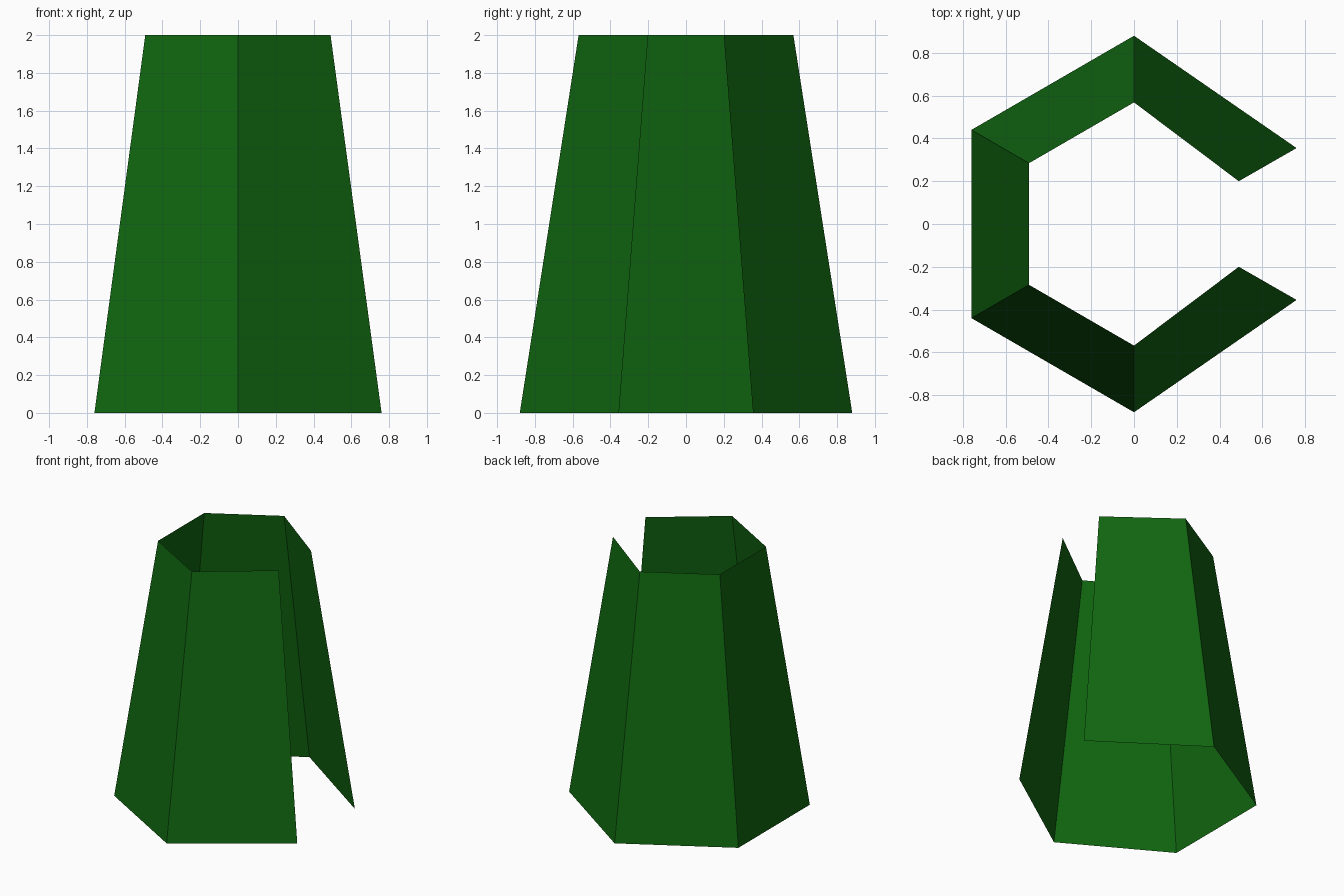
import bpy
import bmesh

if "Cube" in bpy.data.objects:
    bpy.data.objects.remove(bpy.data.objects["Cube"])

# One flat colour
green = bpy.data.materials.new("dark_green")
green.diffuse_color = (0.0055, 0.136, 0.0055, 1.0)
green.use_nodes = True
green.node_tree.nodes["Principled BSDF"].inputs["Base Color"].default_value = green.diffuse_color

# Open six-cornered outline at the base, running from one side of the slit to the other
base = [(0.76, 0.355), (0, 0.88), (-0.76, 0.44),
        (-0.76, -0.44), (0, -0.88), (0.76, -0.355)]
height = 2.0
taper = 0.646

# Tapered shell: five thin flat panels, open at top, bottom and right slit
bm = bmesh.new()
low = [bm.verts.new((x, y, 0)) for x, y in base]
high = [bm.verts.new((x * taper, y * taper, height)) for x, y in base]
# the slit edges lean in a little more than the other corners
for v, side in ((high[0], 1), (high[-1], -1)):
    v.co.y = 0.2 * side
    v.co.x = 0.49
for i in range(len(base) - 1):
    bm.faces.new((low[i], low[i + 1], high[i + 1], high[i]))

mesh = bpy.data.meshes.new("tapered_shell")
bm.to_mesh(mesh)
bm.free()
mesh.materials.append(green)
shell = bpy.data.objects.new("tapered_shell", mesh)
bpy.context.collection.objects.link(shell)
